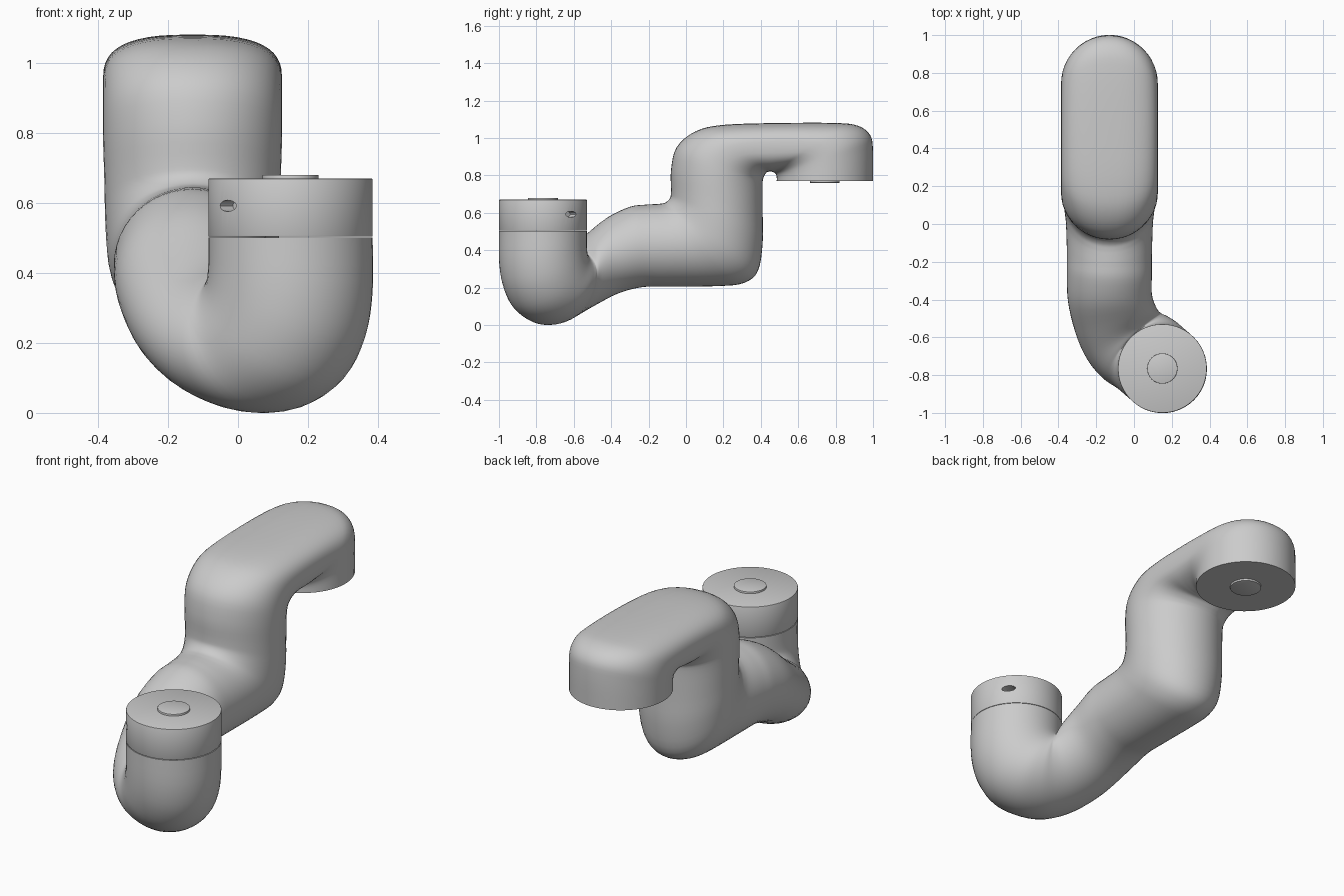
import bpy, bmesh, math
from mathutils import Vector

if "Cube" in bpy.data.objects:
    bpy.data.objects.remove(bpy.data.objects["Cube"])

SEG = 48
CX = -0.13          # x of the straight part of the pipe
CAP = (0.15, -0.765)

# Straight part, seen from the side: y,z of one wall, y,z of the other wall, half width, squareness
UPPER = [
    (1.0, .77, .485, .77, .256, 2),
    (1.0, .93, .485, .79, .256, 2),
    (.985, 1.015, .48, .807, .256, 2.1),
    (.92, 1.065, .465, .818, .256, 2.3),
    (.80, 1.08, .45, .82, .256, 2.6),
    (.50, 1.08, .445, .82, .256, 2.8),
    (.20, 1.07, .43, .815, .256, 2.6),
    (.05, 1.035, .42, .80, .256, 2.3),
    (-.05, .95, .412, .78, .256, 2.1),
    (-.08, .83, .41, .75, .256, 2),
    (-.08, .72, .41, .60, .252, 2),
    (-.085, .68, .41, .44, .25, 2),
    (-.11, .655, .385, .29, .245, 2),
    (-.14, .648, .31, .225, .238, 2),
    (-.17, .646, .17, .208, .23, 2),
    (-.22, .643, -.10, .205, .225, 2),
]
# Trap bend: inner wall x,y,z, outer wall x,y,z, half width, heading in degrees
TRAP = [
    (-.13, -.30, .632, -.13, -.23, .203, .225, 0),
    (-.125, -.42, .575, -.13, -.36, .17, .223, 4),
    (-.08, -.52, .49, -.11, -.50, .10, .225, 16),
    (-.04, -.575, .43, -.06, -.62, .04, .23, 32),
    (-.02, -.595, .41, .03, -.71, .003, .235, 43),
    (-.016, -.599, .405, .14, -.78, .01, .235, 45),
    (-.016, -.599, .41, .235, -.86, .075, .235, 45),
    (-.016, -.599, .42, .293, -.91, .19, .235, 45),
    (-.016, -.599, .45, .316, -.931, .33, .235, 45),
    (-.016, -.599, .502, .316, -.931, .502, .235, 45),
]


def spline(rows, steps):
    """Catmull-Rom through rows of numbers."""
    out = []
    for i in range(len(rows) - 1):
        p0, p1 = rows[max(i - 1, 0)], rows[i]
        p2, p3 = rows[i + 1], rows[min(i + 2, len(rows) - 1)]
        for k in range(steps):
            t = k / steps
            out.append([.5 * (2 * b + (c - a) * t + (2 * a - 5 * b + 4 * c - d) * t * t
                              + (3 * b - a - 3 * c + d) * t ** 3)
                        for a, b, c, d in zip(p0, p1, p2, p3)])
    out.append(list(rows[-1]))
    return out


def spow(v, e):
    return math.copysign(abs(v) ** e, v)


def smooth(ob, angle=40):
    bpy.ops.object.select_all(action='DESELECT')
    ob.select_set(True)
    bpy.context.view_layer.objects.active = ob
    bpy.ops.object.shade_smooth_by_angle(angle=math.radians(angle))


def cylinder(name, x, y, z0, z1, r, bevel=0):
    bpy.ops.mesh.primitive_cylinder_add(vertices=64, radius=r, depth=z1 - z0,
                                        location=(x, y, (z0 + z1) / 2))
    ob = bpy.context.object
    ob.name = name
    if bevel:
        m = ob.modifiers.new("edge", 'BEVEL')
        m.width, m.segments = bevel, 2
        bpy.ops.object.modifier_apply(modifier=m.name)
    return ob


# Pipe: rings swept through both parts
rows = [(CX, ay, az, CX, by, bz, w, 0, e) for ay, az, by, bz, w, e in UPPER]
rows += [r + (2,) for r in TRAP]
bm = bmesh.new()
rings = []
for ax, ay, az, bx, by, bz, w, heading, e in spline(rows, 4):
    a, b = Vector((ax, ay, az)), Vector((bx, by, bz))
    mid, across = (a + b) / 2, (a - b) / 2
    h = math.radians(heading)
    side = Vector((math.cos(h), math.sin(h), 0)) * w
    ring = []
    for k in range(SEG):
        t = 2 * math.pi * k / SEG
        ring.append(bm.verts.new(mid + across * spow(math.cos(t), 2 / e)
                                 + side * spow(math.sin(t), 2 / e)))
    rings.append(ring)
for r, s in zip(rings, rings[1:]):
    for k in range(SEG):
        n = (k + 1) % SEG
        bm.faces.new((r[k], r[n], s[n], s[k]))
bm.faces.new(rings[0])
bm.faces.new(rings[-1])
bmesh.ops.recalc_face_normals(bm, faces=bm.faces)
mesh = bpy.data.meshes.new("pipe")
bm.to_mesh(mesh)
bm.free()
pipe = bpy.data.objects.new("pipe", mesh)
bpy.context.collection.objects.link(pipe)
smooth(pipe, 50)

# Collar on the front end, with two opposite slots
collar = cylinder("collar", *CAP, .504, .67, .235, .003)
turn = math.radians(40)
for s in (-1, 1):
    bpy.ops.mesh.primitive_cylinder_add(
        vertices=24, radius=1, depth=.1,
        location=(CAP[0] + s * .235 * math.cos(turn), CAP[1] + s * .235 * math.sin(turn), .592),
        rotation=(0, math.pi / 2, turn))
    cutter = bpy.context.object
    cutter.scale = (.016, .036, 1)
    cutter.hide_render = True
    bpy.context.view_layer.update()
    m = collar.modifiers.new("slot", 'BOOLEAN')
    m.operation, m.object = 'DIFFERENCE', cutter
    bpy.context.view_layer.objects.active = collar
    bpy.ops.object.modifier_apply(modifier=m.name)
    bpy.data.objects.remove(cutter)
smooth(collar, 30)

# Raised discs on both ends
smooth(cylinder("front_disc", *CAP, .66, .68, .08, .002), 30)
smooth(cylinder("rear_disc", CX, .742, .76, .78, .08, .002), 30)
